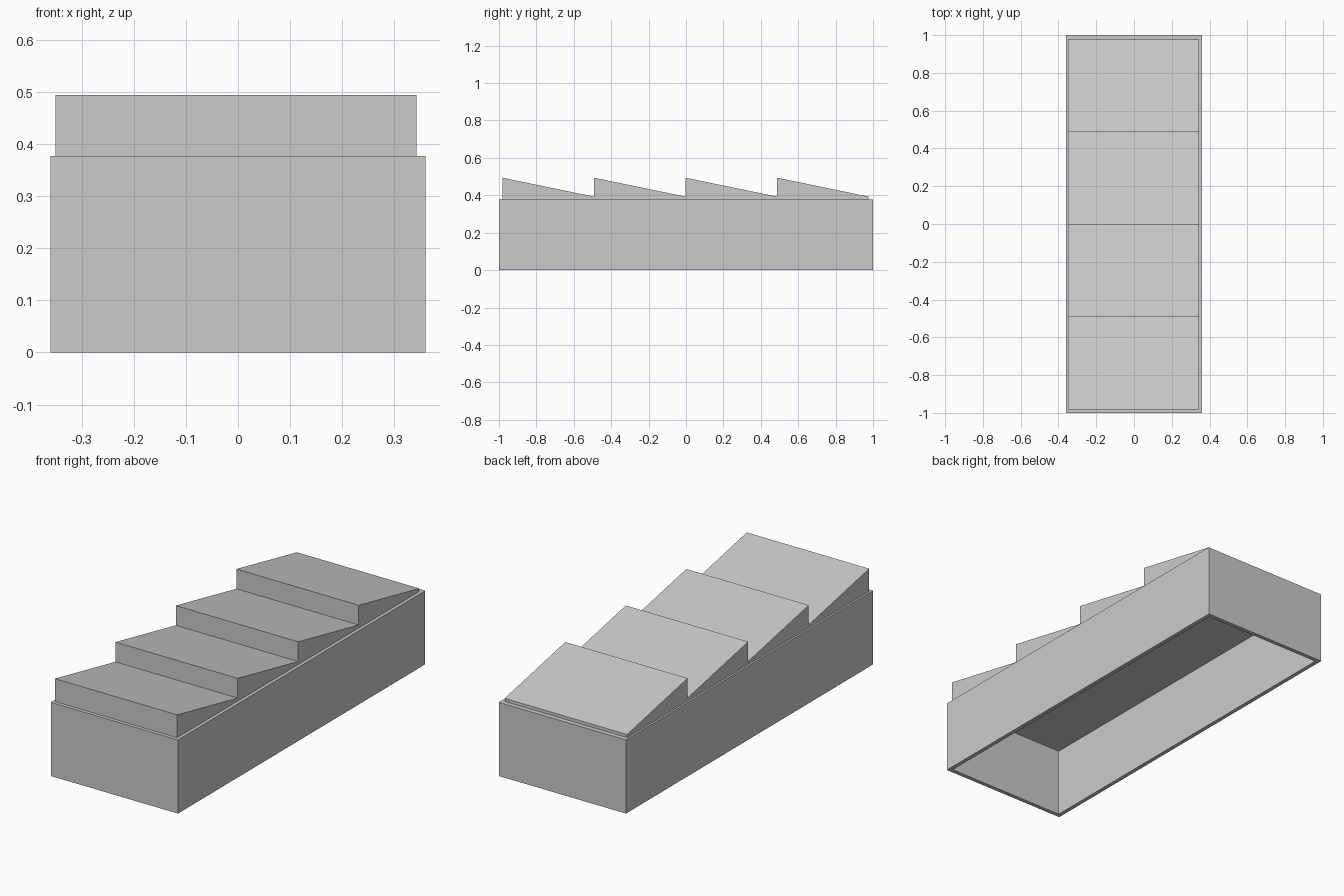
import bpy, bmesh

if "Cube" in bpy.data.objects:
    bpy.data.objects.remove(bpy.data.objects["Cube"])

def make_object(name, bm):
    bmesh.ops.recalc_face_normals(bm, faces=bm.faces)
    mesh = bpy.data.meshes.new(name)
    bm.to_mesh(mesh)
    bm.free()
    obj = bpy.data.objects.new(name, mesh)
    bpy.context.collection.objects.link(obj)
    return obj

def extrude_x(name, profile, x0, x1):
    """Extrude a closed (y, z) profile along x."""
    bm = bmesh.new()
    face = bm.faces.new([bm.verts.new((x0, y, z)) for y, z in profile])
    new = bmesh.ops.extrude_face_region(bm, geom=[face])["geom"]
    verts = [v for v in new if isinstance(v, bmesh.types.BMVert)]
    bmesh.ops.translate(bm, verts=verts, vec=(x1 - x0, 0, 0))
    return make_object(name, bm)

# Hollow base: closed top, open bottom, inset cavity
W, L, H, T = 0.36, 1.0, 0.377, 0.021
bm = bmesh.new()
bmesh.ops.create_cube(bm, size=1)
for v in bm.verts:
    v.co = (v.co.x * 2 * W, v.co.y * 2 * L, (v.co.z + 0.5) * H)
bottom = min(bm.faces, key=lambda f: f.calc_center_median().z)
rim = bmesh.ops.inset_region(bm, faces=[bottom], thickness=T, use_even_offset=True)
for v in bottom.verts:
    v.co.z = 0
new = bmesh.ops.extrude_face_region(bm, geom=[bottom])["geom"]
bmesh.ops.translate(bm, verts=[v for v in new if isinstance(v, bmesh.types.BMVert)],
                    vec=(0, 0, H - T))
if bottom.is_valid:
    bmesh.ops.delete(bm, geom=[bottom], context='FACES_ONLY')
make_object("hollow_base", bm)

# Sawtooth top: four sloping steps, high at the front
Y0, Y1, COUNT = -0.982, 0.976, 4
LOW, HIGH = 0.393, 0.494
step = (Y1 - Y0) / COUNT
profile = [(Y0, H)]
for i in range(COUNT):
    profile += [(Y0 + i * step, HIGH), (Y0 + (i + 1) * step, LOW)]
profile.append((Y1, H))
extrude_x("sawtooth_top", profile, -0.35, 0.343)
